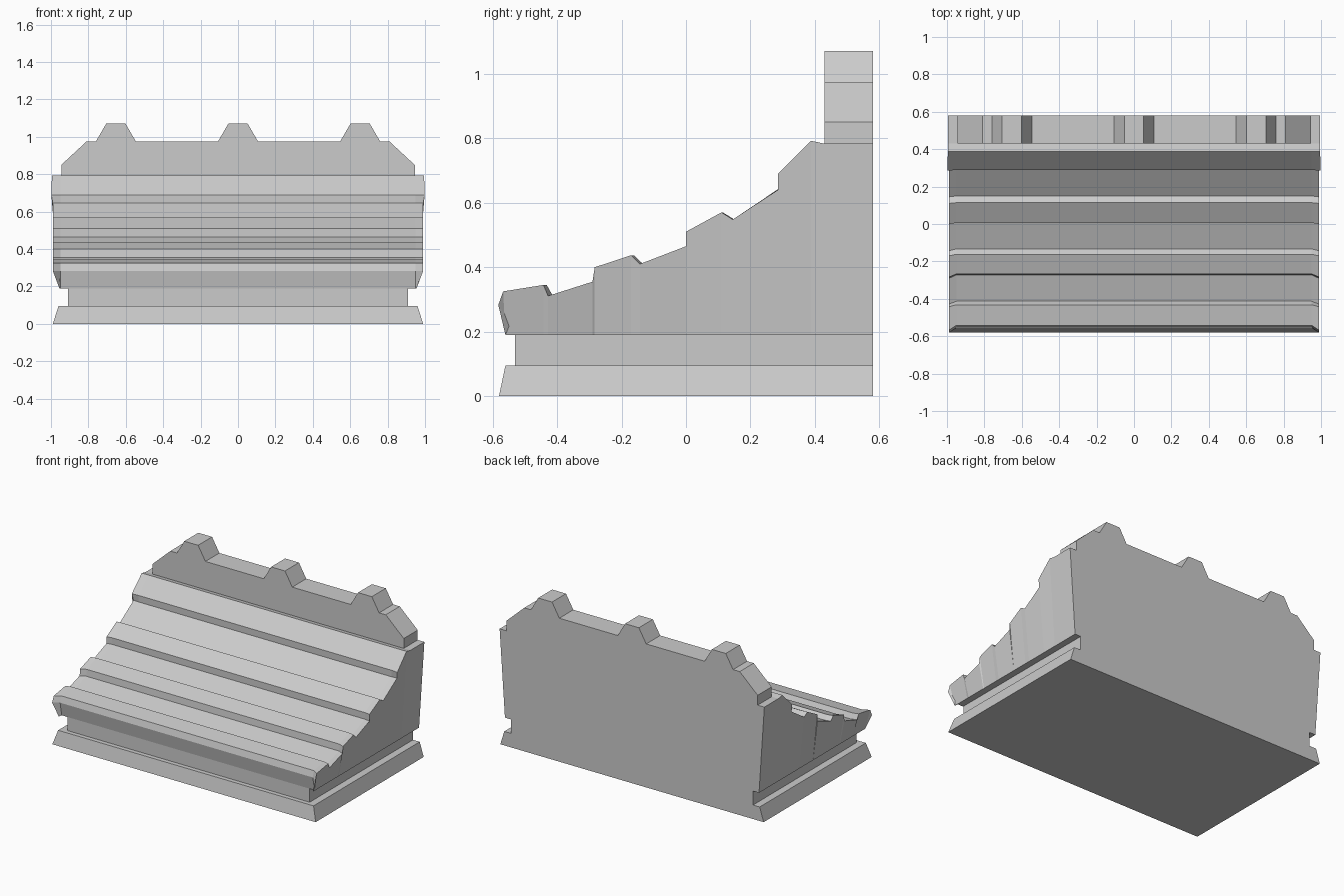
import bpy, bmesh

if "Cube" in bpy.data.objects:
    bpy.data.objects.remove(bpy.data.objects["Cube"])


def make_object(name, verts, faces):
    mesh = bpy.data.meshes.new(name)
    mesh.from_pydata(verts, [], faces)
    bm = bmesh.new()
    bm.from_mesh(mesh)
    bmesh.ops.remove_doubles(bm, verts=bm.verts, dist=1e-5)
    bmesh.ops.recalc_face_normals(bm, faces=bm.faces)
    bm.to_mesh(mesh)
    bm.free()
    obj = bpy.data.objects.new(name, mesh)
    bpy.context.collection.objects.link(obj)
    return obj


BACK = 0.58


def slab(name, z0, z1, w0, w1, front0, front1):
    """Block with tapered front and sides and a flush vertical back."""
    verts = []
    for z, w, f in ((z0, w0, front0), (z1, w1, front1)):
        verts += [(-w, f, z), (w, f, z), (w, BACK, z), (-w, BACK, z)]
    faces = [(0, 1, 2, 3), (4, 5, 6, 7)]
    faces += [(i, (i + 1) % 4, (i + 1) % 4 + 4, i + 4) for i in range(4)]
    return make_object(name, verts, faces)


# Plinth and recessed neck
slab("plinth", 0, 0.095, 0.99, 0.96, -0.58, -0.56)
slab("neck", 0.095, 0.19, 0.91, 0.91, -0.53, -0.53)

# Stepped body: end profile as (y, z, inward shift of the middle, half width)
profile = [
    (-0.560, 0.190, 0.025, 0.955), (-0.582, 0.283, 0.028, 0.990),
    (-0.567, 0.325, 0.025, 0.988), (-0.442, 0.345, 0.010, 0.988),
    (-0.428, 0.311, 0.015, 0.988), (-0.290, 0.355, 0.018, 0.988),
    (-0.283, 0.400, 0.016, 0.988), (-0.170, 0.437, 0.008, 0.988),
    (-0.143, 0.410, 0.010, 0.988), (0.000, 0.465, 0.006, 0.988),
    (0.000, 0.510, 0.006, 0.988), (0.110, 0.570, 0.004, 0.990),
    (0.145, 0.548, 0.005, 0.990), (0.293, 0.645, -0.003, 0.990),
    (0.285, 0.690, 0.004, 0.998), (0.388, 0.792, 0.000, 0.995),
    (0.430, 0.783, 0.000, 0.995), (BACK, 0.783, 0.000, 0.995),
]
n = len(profile)
verts, faces = [], []
for sx, inner in ((-1, 0), (-1, 1), (1, 1), (1, 0)):
    for y, z, dy, w in profile:
        verts.append((sx * (0.95 if inner else w), y + dy * inner, z))
for s in range(3):
    for j in range(n - 1):
        a = s * n + j
        faces.append((a, a + 1, a + n + 1, a + n))
# Straight bottom edges carry the flared side panels
for sx in (-1, 1):
    for y, *_ in profile:
        verts.append((sx * 0.955, max(y, -0.56), 0.19))
left, right = 4 * n, 5 * n
for end, low in ((0, left), (3 * n, right)):
    faces.append((end + 1, end + 2, low + 2))
    for j in range(2, n - 1):
        faces.append((end + j, end + j + 1, low + j + 1, low + j))
faces.append((n - 1, 2 * n - 1, 3 * n - 1, 4 * n - 1, right + n - 1, left + n - 1))
faces.append((0, n, 2 * n, 3 * n, right + n - 1, left + n - 1))
make_object("stepped_body", verts, faces)

# Crenellated back board
outline = [(-0.945, 0.77), (-0.945, 0.85), (-0.81, 0.975)]
for cx in (-0.653, 0, 0.653):
    outline += [(cx - 0.107, 0.975), (cx - 0.052, 1.07),
                (cx + 0.052, 1.07), (cx + 0.107, 0.975)]
outline += [(0.81, 0.975), (0.945, 0.85), (0.945, 0.77)]
m = len(outline)
verts = [(x, y, z) for y in (0.43, BACK) for x, z in outline]
faces = [tuple(range(m)), tuple(range(m, 2 * m))]
faces += [(i, (i + 1) % m, (i + 1) % m + m, i + m) for i in range(m)]
make_object("back_board", verts, faces)
